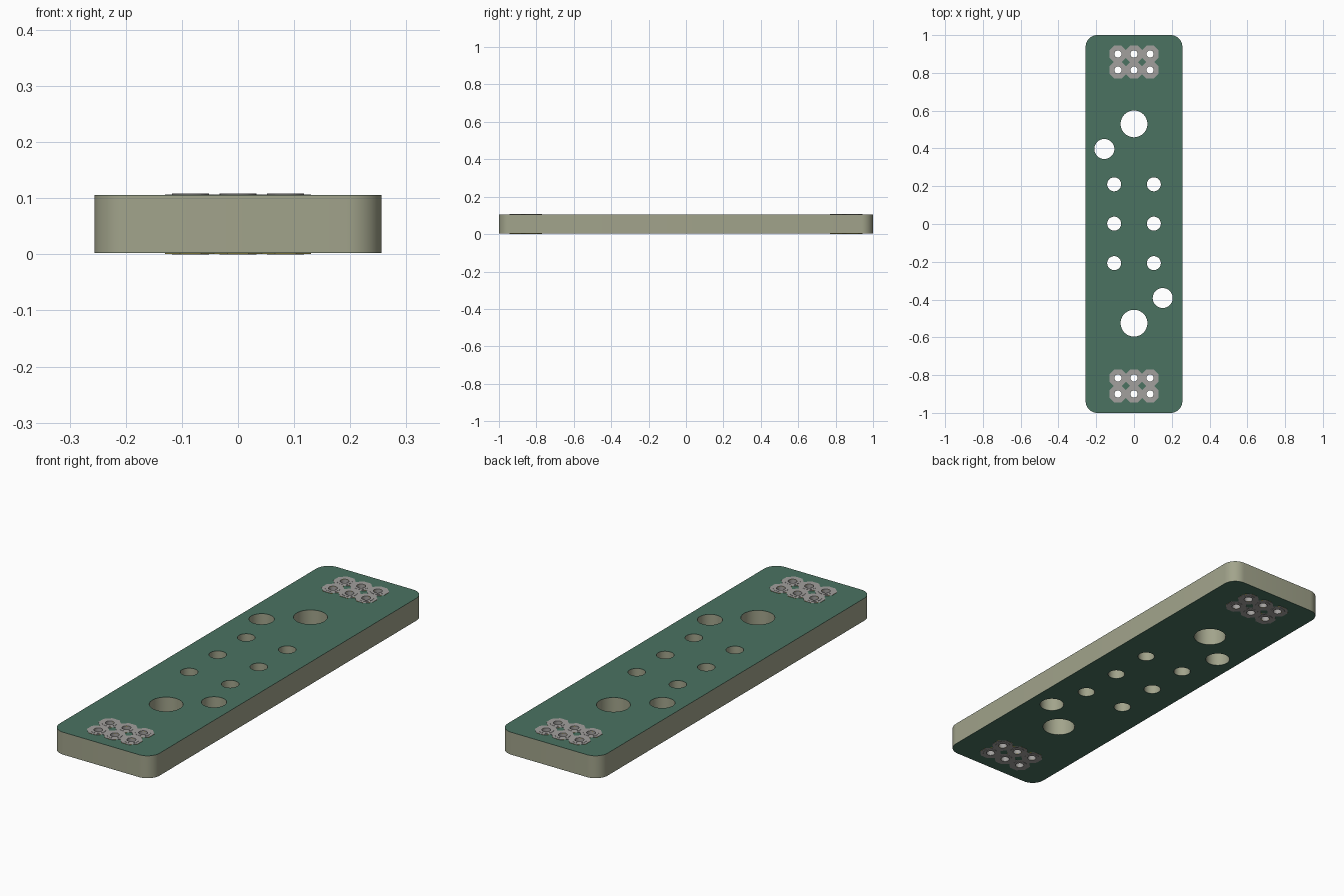
import bpy
from math import sin, cos, pi

if "Cube" in bpy.data.objects:
    bpy.data.objects.remove(bpy.data.objects["Cube"])


def material(name, rgb):
    m = bpy.data.materials.new(name)
    m.diffuse_color = (*rgb, 1)
    m.use_nodes = True
    m.node_tree.nodes["Principled BSDF"].inputs["Base Color"].default_value = m.diffuse_color
    return m


TAN = material("laminate", (0.36, 0.37, 0.26))
GREEN = material("solder_green", (0.07, 0.17, 0.12))
GOLD = material("copper_yellow", (0.55, 0.45, 0.05))
TIN = material("tin", (0.36, 0.35, 0.34))


def circle(x, y, r, n=48, phase=0.0):
    return [(x + r * cos(2 * pi * i / n + phase), y + r * sin(2 * pi * i / n + phase))
            for i in range(n)]


def rounded_rect(hx, hy, r, n=10):
    pts = []
    for k, (sx, sy) in enumerate(((1, 1), (-1, 1), (-1, -1), (1, -1))):
        for i in range(n + 1):
            a = pi / 2 * (k + i / n)
            pts.append((sx * (hx - r) + r * cos(a), sy * (hy - r) + r * sin(a)))
    return pts


def plate(name, loops, z0, z1, mat):
    """Filled outline (first loop) with holes (other loops), from z0 to z1."""
    cu = bpy.data.curves.new(name, 'CURVE')
    cu.dimensions = '2D'
    cu.fill_mode = 'BOTH'
    cu.extrude = (z1 - z0) / 2
    for pts in loops:
        sp = cu.splines.new('POLY')
        sp.points.add(len(pts) - 1)
        for p, (x, y) in zip(sp.points, pts):
            p.co = (x, y, 0, 1)
        sp.use_cyclic_u = True
    ob = bpy.data.objects.new(name, cu)
    ob.location.z = (z0 + z1) / 2
    bpy.context.collection.objects.link(ob)
    bpy.ops.object.select_all(action='DESELECT')
    ob.select_set(True)
    bpy.context.view_layer.objects.active = ob
    bpy.ops.object.convert(target='MESH')
    ob = bpy.context.object
    ob.data.materials.clear()
    ob.data.materials.append(mat)
    bpy.ops.object.shade_smooth_by_angle()
    return ob


# Drilled holes and pin positions
holes = [(0, 0.53, 0.071), (0, -0.525, 0.071), (-0.157, 0.397, 0.053), (0.152, -0.392, 0.053)]
holes += [(x, y, 0.037) for x in (-0.105, 0.105) for y in (0.21, 0.002, -0.207)]
pins = [(x, s * y) for s in (1, -1) for y in (0.9, 0.815) for x in (-0.085, 0, 0.085)]

# Board core with thin green mask on both faces
outline = [rounded_rect(0.256, 1.0, 0.062)]
outline += [circle(*h) for h in holes] + [circle(x, y, 0.022, 24) for x, y in pins]
plate("board_core", outline, 0.003, 0.1045, TAN)
plate("top_mask", outline, 0.1045, 0.1055, GREEN)
plate("bottom_mask", outline, 0.002, 0.003, GREEN)

# Octagonal pads, raised rims and plated barrels at every pin
for x, y in pins:
    bore = circle(x, y, 0.019, 24)
    octagon = [circle(x, y, 0.0487, 8, pi / 8), bore]
    rim = [circle(x, y, 0.033, 24), bore]
    for side, zs in (("top", (0.1055, 0.106, 0.107, 0.108)),
                     ("bottom", (0.002, 0.0016, 0.0009, 0.0))):
        for part, loops, i, mat in (("copper_pad", octagon, 0, GOLD),
                                    ("tin_pad", octagon, 1, TIN), ("pad_rim", rim, 2, TIN)):
            a, b = sorted(zs[i:i + 2])
            plate(side + "_" + part, loops, a, b, mat)
    plate("plated_barrel", [circle(x, y, 0.022, 24), bore], 0.001, 0.107, TIN)
